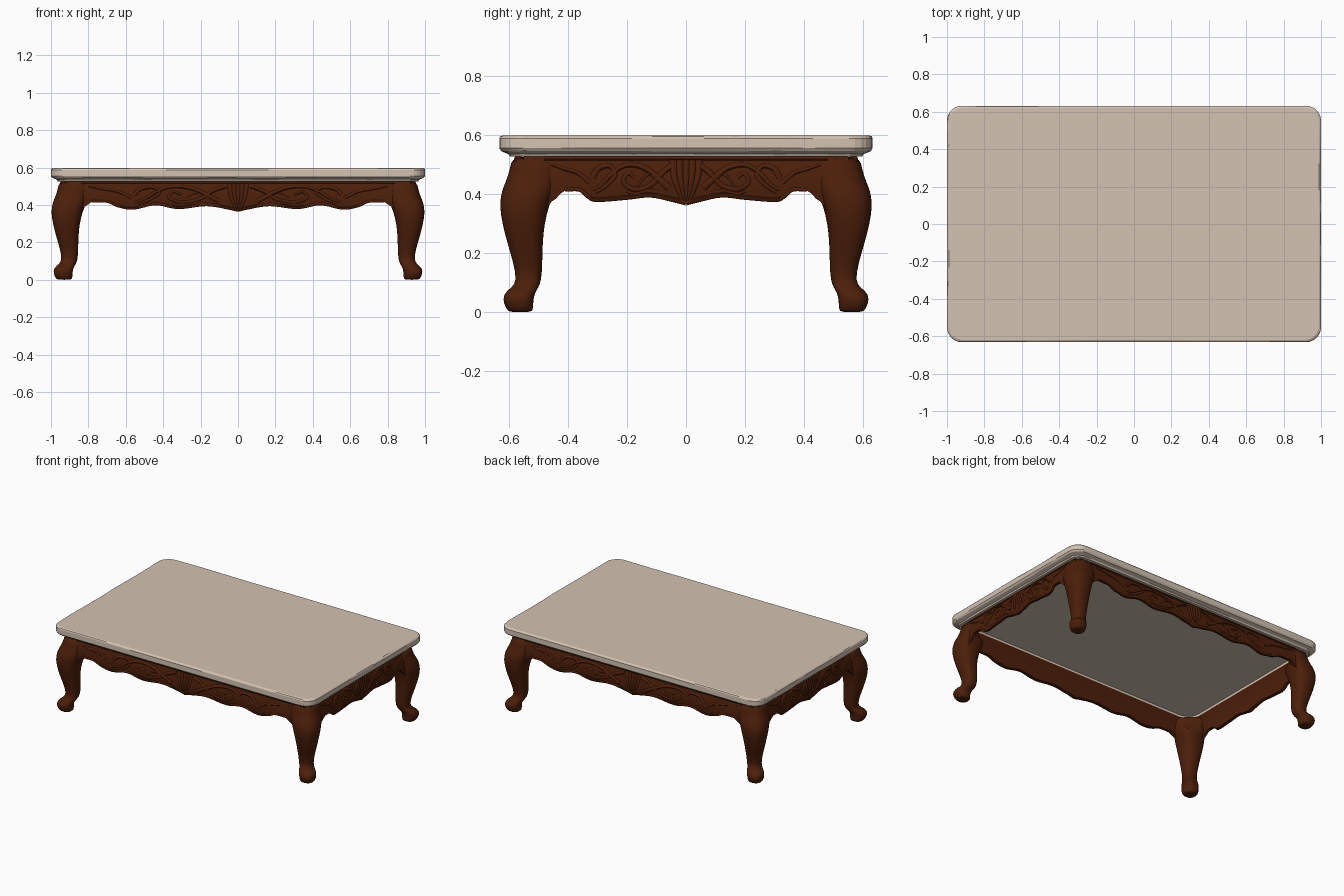
import bpy, bmesh, math, random
from mathutils import Vector

random.seed(4)
if "Cube" in bpy.data.objects:
    bpy.data.objects.remove(bpy.data.objects["Cube"], do_unlink=True)

HX, HY = 1.0, 0.632          # half size of the table top


def material(name, rgb, rough):
    m = bpy.data.materials.new(name)
    m.use_nodes = True
    m.diffuse_color = (*rgb, 1)
    b = m.node_tree.nodes["Principled BSDF"]
    b.inputs["Base Color"].default_value = (*rgb, 1)
    b.inputs["Roughness"].default_value = rough
    return m


WOOD = material("dark red wood", (0.073, 0.0135, 0.003), 0.6)
STONE = material("beige stone", (0.655, 0.545, 0.447), 0.6)


def finish(name, bm, mat, angle=40, subsurf=0):
    bmesh.ops.recalc_face_normals(bm, faces=bm.faces)
    me = bpy.data.meshes.new(name)
    bm.to_mesh(me)
    bm.free()
    ob = bpy.data.objects.new(name, me)
    bpy.context.collection.objects.link(ob)
    me.materials.append(mat)
    if subsurf:
        mod = ob.modifiers.new("smooth", "SUBSURF")
        mod.levels = mod.render_levels = subsurf
    bpy.ops.object.select_all(action="DESELECT")
    bpy.context.view_layer.objects.active = ob
    ob.select_set(True)
    bpy.ops.object.shade_smooth_by_angle(angle=math.radians(angle))


def loft(bm, rings):
    """Skin a list of closed rings of equal length and cap both ends."""
    rows = [[bm.verts.new(p) for p in r] for r in rings]
    n = len(rows[0])
    for a, b in zip(rows, rows[1:]):
        for i in range(n):
            j = (i + 1) % n
            bm.faces.new((a[i], a[j], b[j], b[i]))
    bm.faces.new(rows[0][::-1])
    bm.faces.new(rows[-1])


def smooth_interp(pts, u):
    """Eased interpolation through (u, value) points."""
    for (a, va), (b, vb) in zip(pts, pts[1:]):
        if u <= b:
            t = max(0, (u - a) / (b - a))
            return va + (vb - va) * t * t * (3 - 2 * t)
    return pts[-1][1]


# Table top: rounded slab, recessed underneath, with a slightly worn edge
def rounded_rect(inset, z, wear=0.0, radius=0.08, steps=6, along=9):
    r = radius - inset * 0.5
    cx, cy = HX - inset - r, HY - inset - r
    corners = []
    for k, (sx, sy) in enumerate(((1, 1), (-1, 1), (-1, -1), (1, -1))):
        corners.append([Vector((sx * cx + r * math.cos(a), sy * cy + r * math.sin(a), z))
                        for a in (math.pi / 2 * (k + s / steps) for s in range(steps + 1))])
    out = []
    for k in range(4):
        out += corners[k]
        a, b = corners[k][-1], corners[(k + 1) % 4][0]
        out += [a.lerp(b, i / along) for i in range(1, along)]
    for p in out:
        w = random.random() * wear
        p.x *= 1 - w
        p.y *= 1 - w
        p.z -= w * 0.6
    return out


bm = bmesh.new()
loft(bm, [rounded_rect(0.076, 0.546, radius=0.12), rounded_rect(0.076, 0.527, radius=0.12),
          rounded_rect(0.036, 0.527), rounded_rect(0.028, 0.538, 0.006),
          rounded_rect(0.005, 0.547, 0.005), rounded_rect(0, 0.556),
          rounded_rect(0, 0.588), rounded_rect(0.003, 0.595, 0.003),
          rounded_rect(0.012, 0.598)])
finish("table_top", bm, STONE, 8)

# Cabriole legs: (height, inset from the top's edge, width)
LEG = [(0, .034, .074), (.008, .026, .088), (.03, .015, .100), (.055, .013, .104),
       (.075, .028, .098), (.092, .054, .084), (.13, .057, .088), (.2, .038, .108),
       (.27, .017, .132), (.33, .005, .155), (.37, .002, .170), (.41, .008, .182),
       (.445, .023, .182), (.48, .036, .178), (.532, .041, .174)]


def leg(name, sx, sy, sides=24):
    bm = bmesh.new()
    rings = []
    for z, inset, w in LEG:
        cx, cy = HX - inset - w / 2, HY - inset - w / 2
        # the inner corner is cut away where the leg meets the aprons
        cut = smooth_interp([(0, 1), (.38, 1), (.48, .06), (1, .06)], z)
        ring = []
        for i in range(sides):
            a = math.tau * i / sides
            c, s = math.cos(a), math.sin(a)
            k = (abs(c) ** 2.6 + abs(s) ** 2.6) ** (-1 / 2.6) * w / 2
            if c + s < -0.01:
                k = min(k, cut * w / -(c + s))
            ring.append((sx * (cx + k * c), sy * (cy + k * s), z))
        rings.append(ring)
    loft(bm, rings)
    finish(name, bm, WOOD, 60, 1)


for fy, sy in (("front", -1), ("back", 1)):
    for fx, sx in (("left", 1), ("right", -1)):
        leg(f"{fy}_{fx}_leg", sx, sy)

# Aprons: lower edge as (distance from the middle, height)
LONG = [(0, .368), (.05, .38), (.17, .398), (.32, .382), (.44, .402), (.56, .378),
        (.64, .39), (.7, .414), (.78, .416), (.83, .385), (.86, .34), (.92, .34)]
SHORT = [(0, .366), (.04, .376), (.12, .392), (.2, .384), (.3, .376), (.33, .386),
         (.36, .41), (.41, .41), (.455, .375), (.49, .32), (.55, .32)]
TOP = 0.53


def swell(z):
    t = min(1, max(0, (TOP - z) / 0.16))
    return 0.02 * math.sin(math.pi * 0.75 * t)


def placer(direction, plane):
    """Map (along, outward, height) to the given side of the table."""
    dx, dy = direction
    return lambda u, o, z: Vector((dx * (plane + o) - dy * u, dy * (plane + o) + dx * u, z))


def tube(bm, place, path, r0, r1, sides=6, steps=5):
    """Tapered carved rib following a smoothed path on the apron's face."""
    pts = [Vector(p) for p in path]
    ext = [pts[0] * 2 - pts[1]] + pts + [pts[-1] * 2 - pts[-2]]
    line = []
    for a, b, c, d in zip(ext, ext[1:], ext[2:], ext[3:]):
        for k in range(steps):
            t = k / steps
            line.append(0.5 * (2 * b + (c - a) * t + (2 * a - 5 * b + 4 * c - d) * t ** 2
                               + (3 * b - a - 3 * c + d) * t ** 3))
    line.append(pts[-1])
    rings = []
    for i, p in enumerate(line):
        d = (line[min(i + 1, len(line) - 1)] - line[max(i - 1, 0)]).normalized()
        n = Vector((-d.y, d.x))
        r = r0 + (r1 - r0) * i / (len(line) - 1)
        ring = []
        for s in range(sides):
            a = math.tau * s / sides
            q = p + n * r * math.cos(a)
            ring.append(place(q.x, swell(q.y) + r * 0.6 * math.sin(a), q.y))
        rings.append(ring)
    loft(bm, rings)


# Carved scrolls as (share of the half length, height)
SCROLLS = [
    ([(.08, .50), (.16, .475), (.25, .43), (.36, .415), (.44, .44), (.41, .47), (.36, .455)], .010, .006),
    ([(.12, .42), (.2, .455), (.3, .49), (.42, .498), (.52, .47), (.6, .43), (.66, .415)], .012, .005),
    ([(.66, .455), (.62, .485), (.54, .495), (.5, .465), (.56, .43), (.64, .405)], .010, .006),
    ([(.2, .405), (.28, .41), (.36, .40), (.42, .41)], .008, .004),
    ([(.68, .44), (.76, .47), (.86, .485), (.95, .50)], .008, .004),
    ([(.24, .475), (.3, .455), (.34, .425)], .006, .003),
]


def apron(name, direction, plane, contour, half, cols=80, rows=8):
    place = placer(direction, plane)
    bm = bmesh.new()
    rings = []
    end = contour[-1][0]
    for i in range(cols + 1):
        u = end * (2 * i / cols - 1)
        low = smooth_interp(contour, abs(u))
        zs = [TOP + (low - TOP) * k / rows for k in range(rows + 1)]
        face = [place(u, swell(z), z) for z in zs]
        back = [place(u, swell(z) - 0.02, z) for z in reversed(zs)]
        rings.append(face + back)
    loft(bm, rings)
    finish(name, bm, WOOD, 40)

    # Carving: scrolls, rolled lower lip, top moulding and centre shell
    bm = bmesh.new()
    for s in (1, -1):
        for path, r0, r1 in SCROLLS:
            tube(bm, place, [(s * u * half, z) for u, z in path], r0, r1)
        tube(bm, place, [(s * u, z + .004) for u, z in contour[:-3]], .009, .006)
        for k in (0, 1, 2):
            tube(bm, place, [(s * k * .022, .515), (s * k * .02, .46),
                             (s * k * .012, .41), (s * k * .005, .372)], .013, .005)
    tube(bm, place, [(-half, .522), (0, .522), (half, .522)], .008, .008)
    finish(name + "_carving", bm, WOOD, 50)


apron("front_apron", (0, -1), 0.574, LONG, 0.84)
apron("back_apron", (0, 1), 0.574, LONG, 0.84)
apron("left_apron", (1, 0), 0.943, SHORT, 0.48)
apron("right_apron", (-1, 0), 0.943, SHORT, 0.48)
